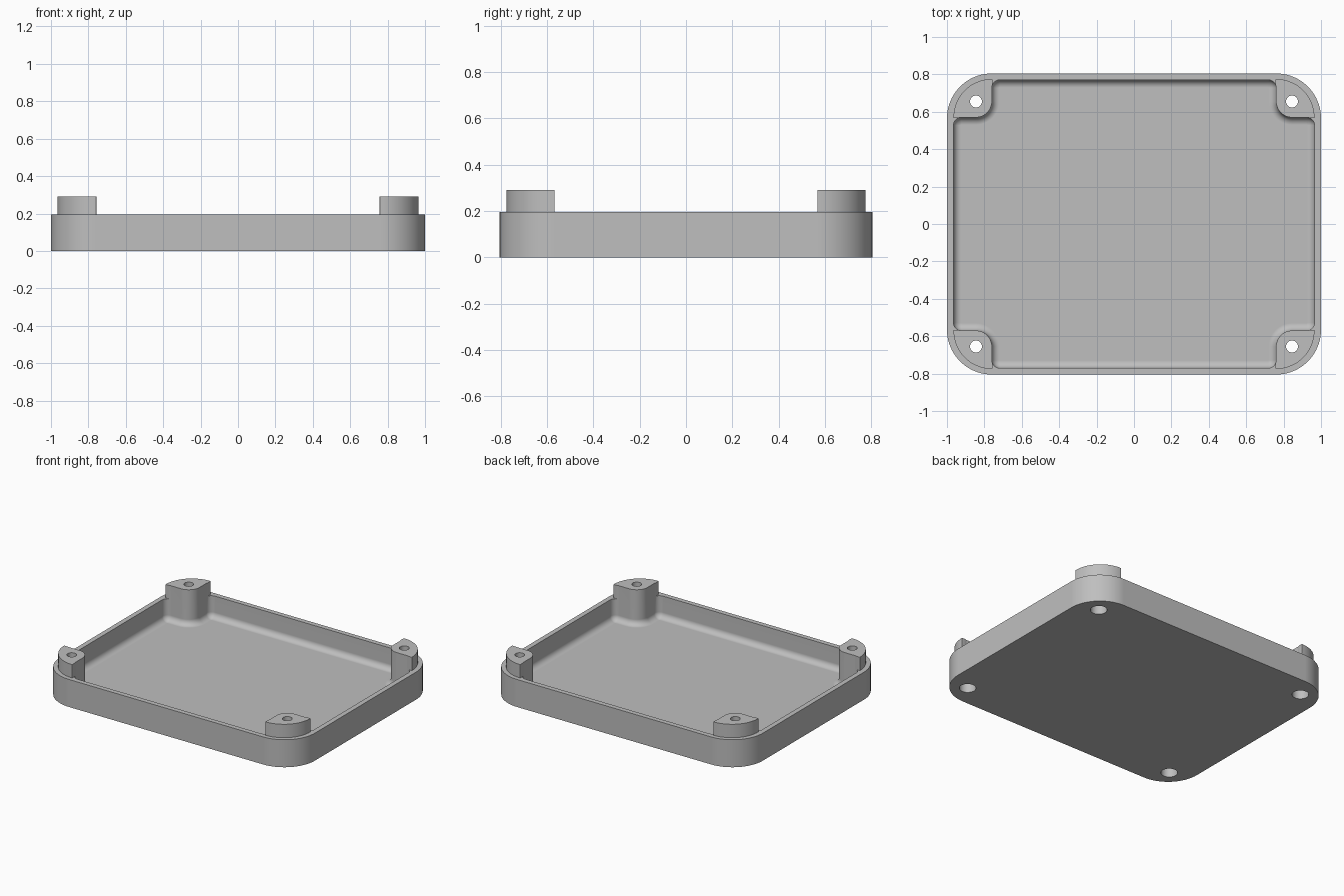
import bpy, bmesh, math

cube = bpy.data.objects.get("Cube")
if cube:
    bpy.data.objects.remove(cube, do_unlink=True)

# Overall dimensions
HX, HY = 1.0, 0.805            # half size of the tray
WALL, FLOOR = 0.035, 0.04
RIM_Z, BOSS_Z = 0.195, 0.29
IX, IY = HX - WALL, HY - WALL  # inner wall faces
BX, BY = 0.76, 0.57            # flat sides of the corner bosses
BOSS_R, CORNER_R, FILLET = 0.085, 0.042, 0.04
HOLE = (BX + BOSS_R, BY + BOSS_R)
SIGNS = [(1, 1), (-1, 1), (-1, -1), (1, -1)]

grey = bpy.data.materials.new("plain_grey")
grey.use_nodes = True
grey.diffuse_color = (0.52, 0.52, 0.52, 1)
grey.node_tree.nodes["Principled BSDF"].inputs["Base Color"].default_value = (0.52, 0.52, 0.52, 1)


def arc(cx, cy, r, a0, a1, n):
    """Points along an arc, angles in degrees."""
    angles = [math.radians(a0 + (a1 - a0) * i / n) for i in range(n + 1)]
    return [(cx + r * math.cos(a), cy + r * math.sin(a)) for a in angles]


def four_corners(quarter):
    """Mirror one corner path into a closed counter-clockwise outline."""
    outline = []
    for sx, sy in SIGNS:
        pts = quarter if sx * sy > 0 else quarter[::-1]
        outline += [(x * sx, y * sy) for x, y in pts]
    return outline


def loft(name, rings):
    """Closed solid through (outline, height) rings."""
    bm = bmesh.new()
    loops = [[bm.verts.new((x, y, z)) for x, y in pts] for pts, z in rings]
    for low, high in zip(loops, loops[1:]):
        n = len(low)
        for i in range(n):
            j = (i + 1) % n
            bm.faces.new((low[i], low[j], high[j], high[i]))
    bm.faces.new(loops[0][::-1])
    bm.faces.new(loops[-1])
    bmesh.ops.recalc_face_normals(bm, faces=bm.faces)
    mesh = bpy.data.meshes.new(name)
    bm.to_mesh(mesh)
    bm.free()
    mesh.materials.append(grey)
    obj = bpy.data.objects.new(name, mesh)
    bpy.context.collection.objects.link(obj)
    return obj


def combine(target, tool, operation):
    """Apply a boolean and discard the tool."""
    tool.hide_render = True
    mod = target.modifiers.new("boolean", "BOOLEAN")
    mod.operation, mod.solver, mod.object = operation, "EXACT", tool
    bpy.context.view_layer.objects.active = target
    bpy.ops.object.modifier_apply(modifier=mod.name)
    bpy.data.objects.remove(tool, do_unlink=True)


def cavity_outline(inset):
    """Inner outline that steps around the bosses, moved inwards by inset."""
    r = CORNER_R - inset
    return four_corners(
        arc(IX - CORNER_R, BY - CORNER_R, r, 0, 90, 6)
        + arc(*HOLE, BOSS_R + inset, 270, 180, 14)
        + arc(BX - CORNER_R, IY - CORNER_R, r, 0, 90, 6))


# Tray slab with rounded corners
radius = HX - BX
slab = four_corners(arc(BX, HY - radius, radius, 0, 90, 20))
tray = loft("tray", [(slab, 0), (slab, RIM_Z)])

# Raised corner bosses, a little oversize inwards so the cavity trims them
for sx, sy in SIGNS:
    pts = arc(BX, BY, IX - BX, 0, 90, 20)
    pts += [(BX - 0.003, IY), (BX - 0.003, BY - 0.003), (IX, BY - 0.003)]
    pts = [(x * sx, y * sy) for x, y in pts]
    combine(tray, loft("boss", [(pts, 0.1), (pts, BOSS_Z)]), "UNION")

# Cavity with a rounded floor edge
rings = []
for i in range(7):
    a = math.radians(15 * i)
    rings.append((cavity_outline(FILLET * (1 - math.sin(a))),
                  FLOOR + FILLET * (1 - math.cos(a))))
rings.append((cavity_outline(0), BOSS_Z + 0.1))
combine(tray, loft("cavity", rings), "DIFFERENCE")

# Screw holes, wider from below
for sx, sy in SIGNS:
    wide, narrow = (arc(HOLE[0] * sx, HOLE[1] * sy, r, 0, 345, 23) for r in (0.054, 0.032))
    cutter = loft("screw_hole", [(wide, -0.1), (wide, 0.17), (narrow, 0.17), (narrow, 0.4)])
    combine(tray, cutter, "DIFFERENCE")

# Smooth curves, crisp edges, flat large faces
bpy.ops.object.select_all(action="DESELECT")
tray.select_set(True)
bpy.context.view_layer.objects.active = tray
bpy.ops.object.shade_smooth_by_angle(angle=math.radians(30))
weighted = tray.modifiers.new("weighted_normals", "WEIGHTED_NORMAL")
weighted.keep_sharp = True
